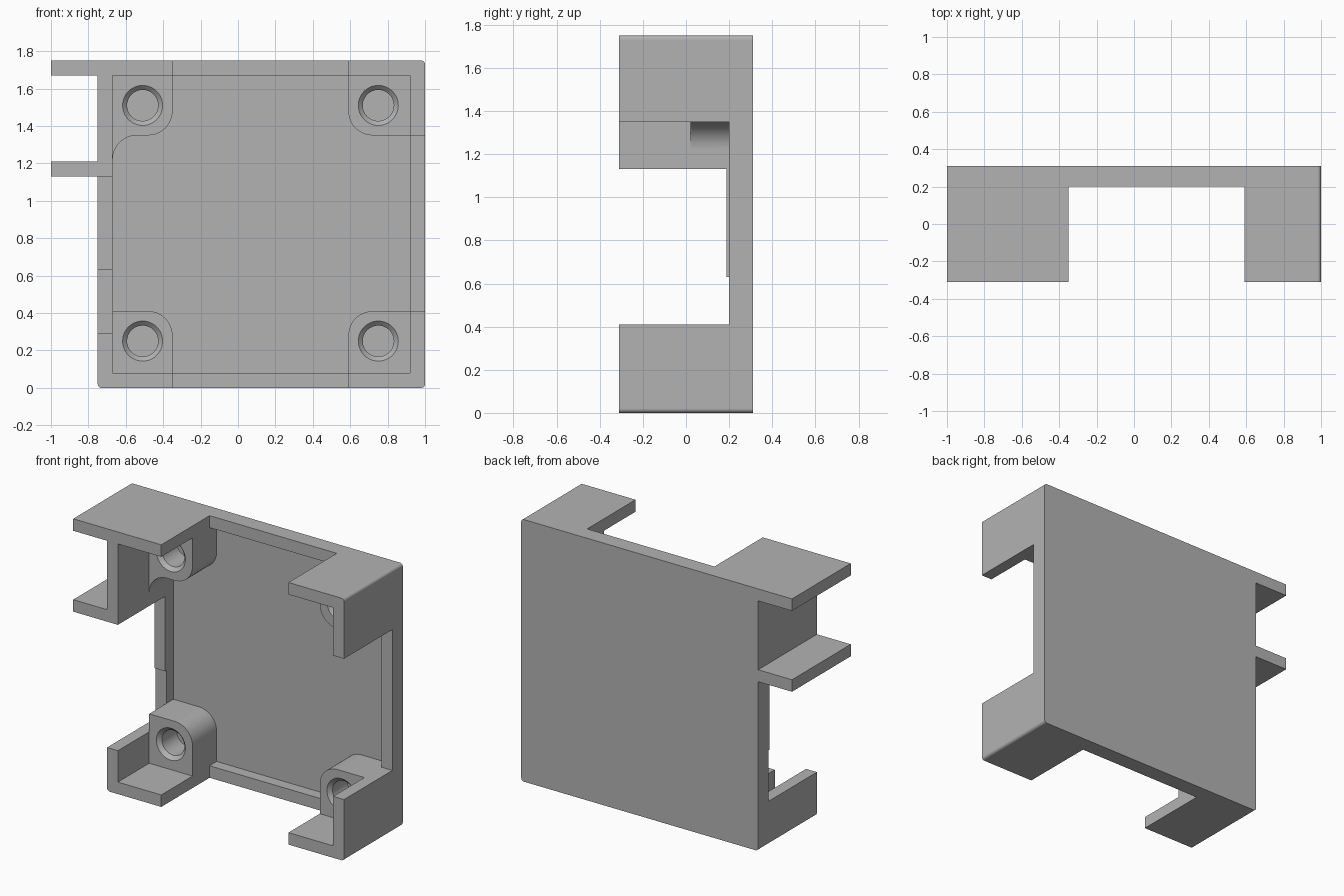
import bpy, bmesh
from math import radians, pi, cos, sin
from mathutils import Matrix, Vector

default = bpy.data.objects.get("Cube")
if default:
    bpy.data.objects.remove(default, do_unlink=True)

FRONT, BACK, RIM, FLOOR, POST = -0.31, 0.31, 0.20, 0.275, 0.02
LEFT, RIGHT, TOP, WALL = -0.75, 1.0, 1.75, 0.08

grey = bpy.data.materials.new("light grey plastic")
grey.use_nodes = True
grey.diffuse_color = (0.45, 0.45, 0.45, 1)
grey.node_tree.nodes["Principled BSDF"].inputs["Base Color"].default_value = (0.45, 0.45, 0.45, 1)


def finish(bm, name):
    bmesh.ops.recalc_face_normals(bm, faces=bm.faces)
    mesh = bpy.data.meshes.new(name)
    bm.to_mesh(mesh)
    bm.free()
    mesh.materials.append(grey)
    obj = bpy.data.objects.new(name, mesh)
    bpy.context.scene.collection.objects.link(obj)
    return obj


def outline(corners, steps=12):
    """Polygon in x, z; a third value on a corner rounds it with that radius."""
    pts = []
    for i, c in enumerate(corners):
        p = Vector(c[:2])
        if len(c) == 2:
            pts.append(p)
            continue
        r = c[2]
        a = (Vector(corners[i - 1][:2]) - p).normalized()
        b = (Vector(corners[(i + 1) % len(corners)][:2]) - p).normalized()
        centre = p + (a + b) * r
        for k in range(steps + 1):
            t = k / steps * pi / 2
            pts.append(centre - b * r * cos(t) - a * r * sin(t))
    return pts


def prism(name, corners, y0, y1):
    bm = bmesh.new()
    face = bm.faces.new([bm.verts.new((p.x, y0, p.y)) for p in outline(corners)])
    ext = bmesh.ops.extrude_face_region(bm, geom=[face])["geom"]
    bmesh.ops.translate(bm, vec=(0, y1 - y0, 0),
                        verts=[v for v in ext if isinstance(v, bmesh.types.BMVert)])
    return finish(bm, name)


def box(name, x0, x1, z0, z1, y0, y1):
    return prism(name, [(x0, z0), (x1, z0), (x1, z1), (x0, z1)], y0, y1)


def cone(name, x, z, y0, y1, r0, r1):
    bm = bmesh.new()
    place = Matrix.Translation((x, (y0 + y1) / 2, z)) @ Matrix.Rotation(-pi / 2, 4, 'X')
    bmesh.ops.create_cone(bm, cap_ends=True, segments=48, radius1=r0, radius2=r1,
                          depth=y1 - y0, matrix=place)
    return finish(bm, name)


def combine(target, tool, operation):
    tool.hide_render = True
    mod = target.modifiers.new("combine", 'BOOLEAN')
    mod.operation, mod.solver, mod.object = operation, 'EXACT', tool
    bpy.context.view_layer.objects.active = target
    bpy.ops.object.modifier_apply(modifier=mod.name)
    bpy.data.objects.remove(tool, do_unlink=True)


# Solid block with the two side arms in its outline
R = 0.02
body = prism("bracket_housing", [
    (LEFT, 0, R), (RIGHT, 0, R), (RIGHT, TOP, R),
    (-1, TOP), (-1, TOP - WALL), (LEFT, TOP - WALL),
    (LEFT, 1.21), (-1, 1.21), (-1, 1.13), (LEFT, 1.13)], FRONT, BACK)

# Cavity, then openings that lower the walls between the corners to a rim
CUT = FRONT - 0.1
for name, x0, x1, z0, z1, depth in [
        ("cavity", LEFT + WALL, RIGHT - WALL, WALL, TOP - WALL, FLOOR),
        ("top_and_bottom_opening", -0.35, 0.59, -0.1, TOP + 0.1, RIM),
        ("left_opening", 0.8, 1.1, 0.41, 1.35, RIM),
        ("right_opening_low", -0.85, -0.6, 0.29, 0.63, RIM),
        ("right_opening_high", -0.85, -0.6, 0.62, 1.13, RIM - 0.012)]:
    combine(body, box(name, x0, x1, z0, z1, CUT, depth), 'DIFFERENCE')

# Screw posts with one rounded inner corner each
PR, IN = 0.13, 0.03
lx, rx = LEFT + WALL, RIGHT - WALL + IN
low, high = WALL - IN, TOP - WALL + IN
posts = {
    "post_low_right": [(lx, low), (-0.35, low), (-0.35, 0.41, PR), (lx, 0.41)],
    "post_low_left": [(rx, low), (0.59, low), (0.59, 0.41, PR), (rx, 0.41)],
    "post_high_left": [(rx, high), (0.59, high), (0.59, 1.35, PR), (rx, 1.35)],
    # this post also flows into the side wall with a concave fillet
    "post_high_right": [(lx - IN, high), (-0.35, high), (-0.35, 1.35, PR),
                        (lx, 1.35, PR), (lx, 1.21), (lx - IN, 1.21)],
}
for name, corners in posts.items():
    combine(body, prism(name, corners, POST, FLOOR + 0.015), 'UNION')

# Blind screw holes with a chamfered mouth
for x in (-0.51, 0.75):
    for z in (0.25, 1.51):
        combine(body, cone("hole", x, z, POST - 0.02, RIM, 0.083, 0.083), 'DIFFERENCE')
        combine(body, cone("chamfer", x, z, POST - 0.02, POST + 0.024, 0.127, 0.083), 'DIFFERENCE')

# Smooth the curved faces and keep the flat ones flat
bpy.ops.object.select_all(action='DESELECT')
body.select_set(True)
bpy.context.view_layer.objects.active = body
bpy.ops.object.shade_smooth_by_angle(angle=radians(30))
weighted = body.modifiers.new("flat_faces", 'WEIGHTED_NORMAL')
weighted.keep_sharp = True
